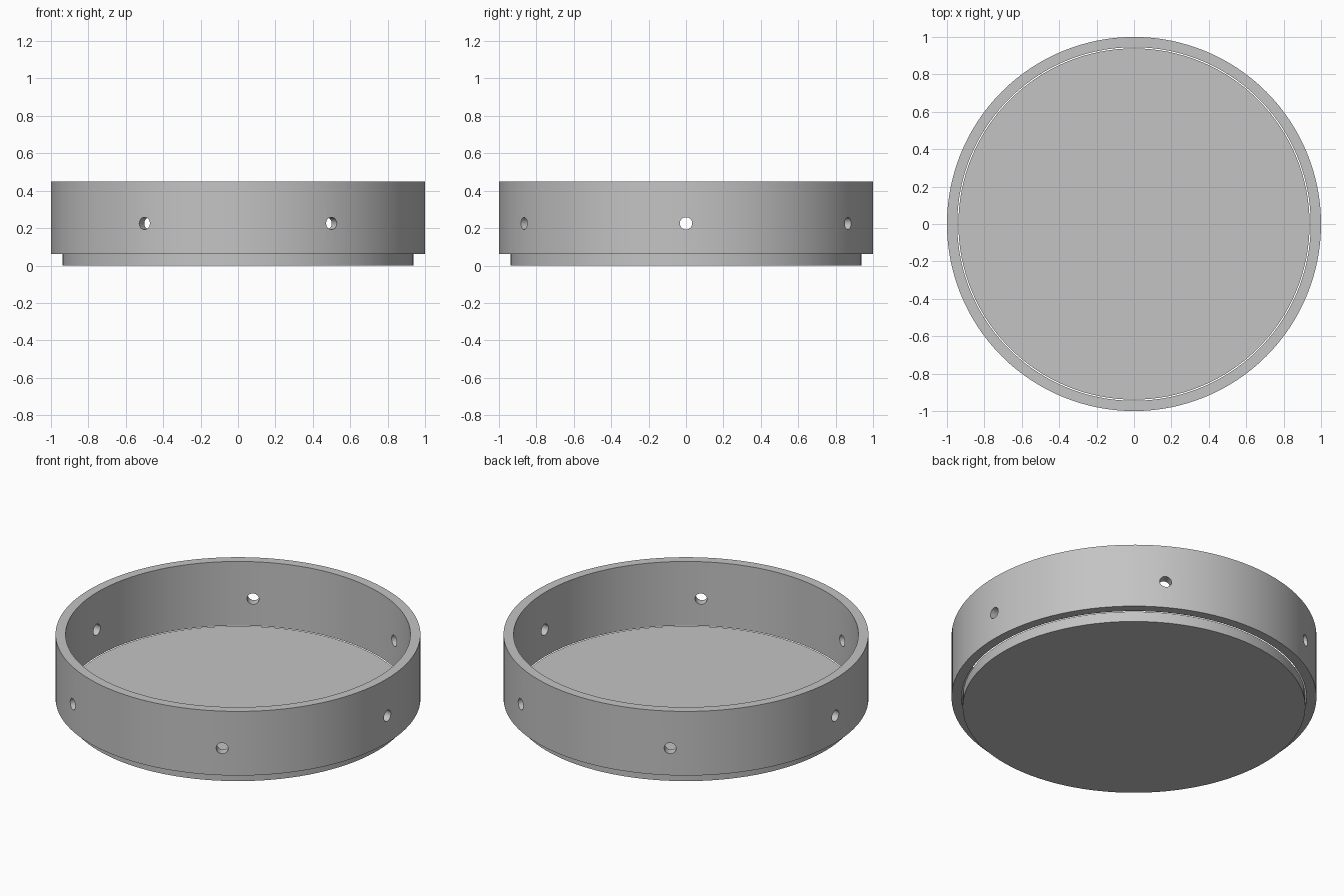
import bpy
import bmesh
from math import cos, sin, tau, radians
from mathutils import Matrix

SIDES = 128
OUTER, INNER, BASE = 1.0, 0.945, 0.939
FLOOR, TOP = 0.062, 0.45
HOLE_Z, HOLE_R, HOLES = 0.225, 0.033, 6

cube = bpy.data.objects.get("Cube")
if cube:
    bpy.data.objects.remove(cube, do_unlink=True)

grey = bpy.data.materials.new("grey")
grey.use_nodes = True
colour = (0.55, 0.55, 0.55, 1)
grey.diffuse_color = colour
grey.node_tree.nodes["Principled BSDF"].inputs["Base Color"].default_value = colour


def finish(bm, name):
    """Turn a bmesh into a linked object with the grey material."""
    bmesh.ops.recalc_face_normals(bm, faces=bm.faces)
    mesh = bpy.data.meshes.new(name)
    bm.to_mesh(mesh)
    bm.free()
    mesh.materials.append(grey)
    obj = bpy.data.objects.new(name, mesh)
    bpy.context.collection.objects.link(obj)
    return obj


def activate(obj):
    bpy.ops.object.select_all(action="DESELECT")
    obj.select_set(True)
    bpy.context.view_layer.objects.active = obj


# Rim wall: rectangular section swept round the axis
bm = bmesh.new()
section = [(OUTER, FLOOR), (OUTER, TOP), (INNER, TOP), (INNER, FLOOR)]
loops = []
for i in range(SIDES):
    a = tau * i / SIDES
    loops.append([bm.verts.new((r * cos(a), r * sin(a), z)) for r, z in section])
for i, here in enumerate(loops):
    after = loops[(i + 1) % SIDES]
    for j in range(len(section)):
        k = (j + 1) % len(section)
        bm.faces.new((here[j], after[j], after[k], here[k]))
rim = finish(bm, "rim_wall")

# Round holes drilled radially through the wall
bm = bmesh.new()
for i in range(HOLES):
    place = (Matrix.Rotation(tau * i / HOLES, 4, "Z")
             @ Matrix.Translation((OUTER, 0, HOLE_Z))
             @ Matrix.Rotation(radians(90), 4, "Y"))
    bmesh.ops.create_cone(bm, cap_ends=True, segments=32, radius1=HOLE_R,
                          radius2=HOLE_R, depth=0.4, matrix=place)
drills = finish(bm, "hole_cutters")
drills.hide_render = True
cut = rim.modifiers.new("holes", "BOOLEAN")
cut.operation = "DIFFERENCE"
cut.solver = "EXACT"
cut.object = drills
activate(rim)
bpy.ops.object.modifier_apply(modifier=cut.name)
bpy.data.objects.remove(drills, do_unlink=True)

# Base disc, sitting just inside the wall with a hairline gap
bm = bmesh.new()
bmesh.ops.create_cone(bm, cap_ends=True, segments=SIDES, radius1=BASE, radius2=BASE,
                      depth=FLOOR, matrix=Matrix.Translation((0, 0, FLOOR / 2)))
base = finish(bm, "base_disc")

for obj in (rim, base):
    activate(obj)
    bpy.ops.object.shade_smooth_by_angle(angle=radians(30))
